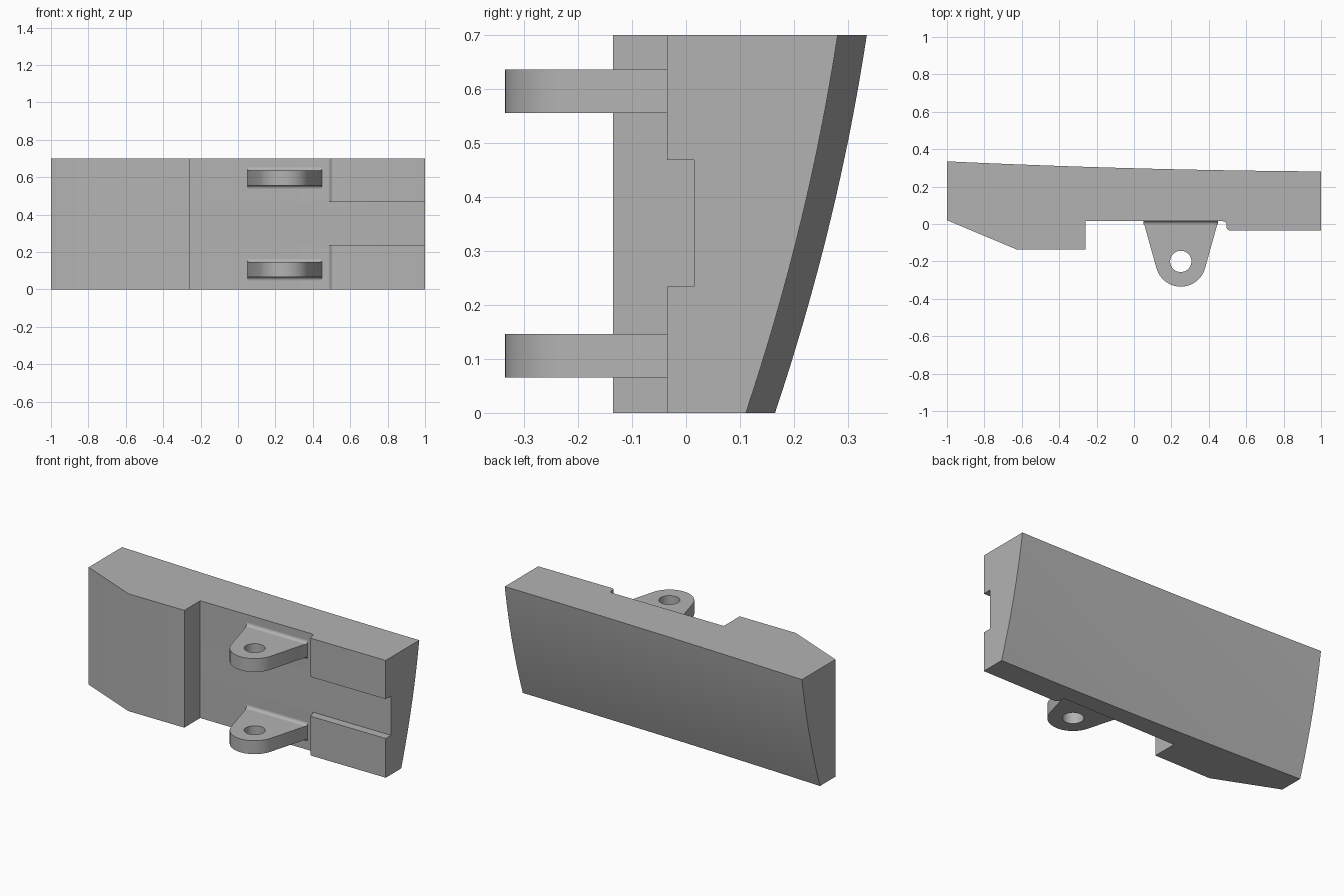
import bpy, bmesh, math

if "Cube" in bpy.data.objects:
    bpy.data.objects.remove(bpy.data.objects["Cube"], do_unlink=True)

HEIGHT = 0.70
FACE = 0.015      # recessed mounting face
PAD = -0.035      # raised pad face

grey = bpy.data.materials.new("plain grey")
grey.use_nodes = True
grey.diffuse_color = (0.45, 0.45, 0.45, 1)
grey.node_tree.nodes["Principled BSDF"].inputs["Base Color"].default_value = grey.diffuse_color


def arc(cx, cy, r, start, end, steps):
    angles = [math.radians(start + (end - start) * i / steps) for i in range(steps + 1)]
    return [(cx + r * math.cos(a), cy + r * math.sin(a)) for a in angles]


def loft(name, loops):
    """Skin a closed solid through equal-length loops of 3D points."""
    bm = bmesh.new()
    rings = [[bm.verts.new(p) for p in loop] for loop in loops]
    for low, high in zip(rings, rings[1:]):
        for i in range(len(low)):
            j = (i + 1) % len(low)
            bm.faces.new((low[i], low[j], high[j], high[i]))
    bm.faces.new(rings[0])
    bm.faces.new(rings[-1])
    bmesh.ops.recalc_face_normals(bm, faces=bm.faces)
    mesh = bpy.data.meshes.new(name)
    bm.to_mesh(mesh)
    bm.free()
    obj = bpy.data.objects.new(name, mesh)
    bpy.context.collection.objects.link(obj)
    mesh.materials.append(grey)
    return obj


def prism_z(name, outline, z0, z1):
    return loft(name, [[(x, y, z) for x, y in outline] for z in (z0, z1)])


def prism_x(name, outline, x0, x1):
    return loft(name, [[(x, y, z) for y, z in outline] for x in (x0, x1)])


def cut(obj, cutter):
    mod = obj.modifiers.new("cut", "BOOLEAN")
    mod.operation = "DIFFERENCE"
    mod.solver = "EXACT"
    mod.object = cutter
    bpy.context.view_layer.objects.active = obj
    bpy.ops.object.modifier_apply(modifier=mod.name)
    bpy.data.objects.remove(cutter, do_unlink=True)


def smooth(obj):
    bpy.ops.object.select_all(action="DESELECT")
    obj.select_set(True)
    bpy.context.view_layer.objects.active = obj
    bpy.ops.object.shade_smooth_by_angle(angle=math.radians(30))


def back_y(x, z):
    """Doubly curved rear surface."""
    t = z / HEIGHT
    return 0.298 - 0.027 * x + 0.01 * x * x - 0.17 * (1 - t) + 0.064 * t * (1 - t)


# Block: stepped front outline, curved back
front = [(-1, 0.02), (-0.63, -0.135), (-0.26, -0.135), (-0.26, FACE)]
front += arc(0.475, FACE - 0.02, 0.02, 90, 0, 5)
front += arc(0.515, PAD + 0.02, 0.02, 180, 270, 5)
front += [(1, PAD)]
back_x = [1 - i / 10 for i in range(21)]
layers = []
for k in range(17):
    z = HEIGHT * k / 16
    layers.append([(x, y, z) for x, y in front] + [(x, back_y(x, z), z) for x in back_x])
block = loft("main_block", layers)

# Slot between the upper and lower pads
slot = [(0.47, -0.2), (1.1, -0.2), (1.1, FACE), (0.47, FACE)]
cut(block, prism_z("slot_cutter", slot, 0.234, 0.469))
smooth(block)

# Two hinge lugs with a pin hole and filleted roots
LUG_X, LUG_Y, LUG_R = 0.25, -0.20, 0.135
outline = [(0.05, FACE + 0.01), (0.05, FACE)]
outline += arc(LUG_X, LUG_Y, LUG_R, 195.7, 344.3, 24)
outline += [(0.45, FACE), (0.45, FACE + 0.01)]
for label, z0 in (("lower", 0.066), ("upper", 0.556)):
    z1 = z0 + 0.08
    lug = prism_z(label + "_lug", outline, z0, z1)
    hole = arc(LUG_X, LUG_Y, 0.057, 0, 360, 32)[:-1]
    cut(lug, prism_z("hole_cutter", hole, z0 - 0.1, z1 + 0.1))
    smooth(lug)
    for side, z, s in (("top", z1, 1), ("bottom", z0, -1)):
        r = 0.018
        curve = [(y, z + s * h) for y, h in arc(FACE - r, r, r, -90, 0, 6)]
        fillet = prism_x(f"{label}_lug_{side}_fillet", curve + [(FACE, z)], 0.05, 0.45)
        smooth(fillet)
